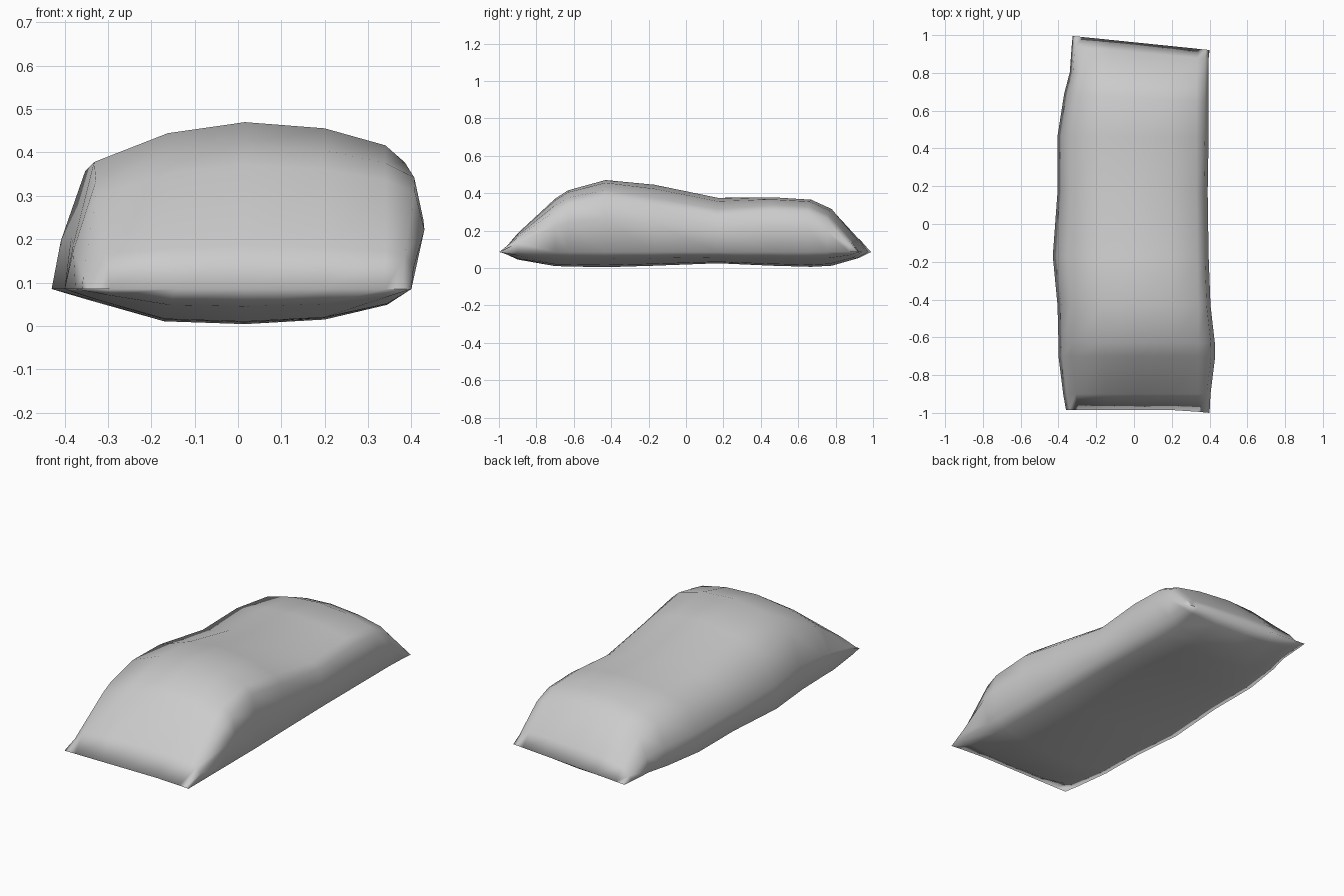
import bpy, bmesh

SEAM = 0.085
# stations: y, seam left x, seam right x, right bulge x, top z, bottom z, shoulder fullness left, right
STATIONS = [
    (-0.985, -0.36, 0.40, 0.40, SEAM, SEAM, 1.0, 1.0),
    (-0.90, -0.375, 0.40, 0.405, 0.185, 0.045, 0.95, 1.0),
    (-0.70, -0.40, 0.40, 0.43, 0.37, 0.01, 0.85, 1.0),
    (-0.63, -0.40, 0.40, 0.428, 0.415, 0.008, 0.85, 1.0),
    (-0.43, -0.405, 0.40, 0.405, 0.47, 0.004, 0.86, 0.97),
    (-0.17, -0.43, 0.395, 0.395, 0.445, 0.012, 0.85, 0.88),
    (0.17, -0.405, 0.39, 0.39, 0.375, 0.025, 0.9, 0.86),
    (0.46, -0.405, 0.39, 0.395, 0.378, 0.012, 0.92, 0.96),
    (0.67, -0.37, 0.39, 0.395, 0.365, 0.006, 0.9, 0.98),
    (0.78, -0.34, 0.39, 0.395, 0.315, 0.012, 0.9, 0.98),
    (0.91, -0.33, 0.395, 0.395, 0.16, 0.05, 0.95, 1.0),
    (0.962, -0.325, 0.40, 0.40, SEAM, SEAM, 1.0, 1.0),
]
# cross-section: across fraction, height fraction (positive above the seam)
RING = [(-1, 0), (-0.95, 0.36), (-0.82, 0.84), (-0.40, 0.955), (0.04, 1),
        (0.50, 0.97), (0.85, 0.88), (0.95, 0.78), (1.0, 0.48), (1, 0),
        (0.86, -0.45), (0.50, -0.87), (0.04, -1), (-0.42, -0.92), (-0.80, -0.35)]


def section(bm, y, xl, xr, xb, top, bottom, full_l, full_r):
    verts = []
    for u, v in RING:
        right = xb if 0.3 < v < 0.8 else xr
        x = u * right if u > 0 else -u * xl
        z = SEAM + v * ((top - SEAM) if v > 0 else (SEAM - bottom))
        if v > 0:
            side = full_l if u < 0 else full_r
            z = SEAM + (z - SEAM) * (1 - (1 - side) * abs(u) ** 2)
        # the back edge runs slightly askew
        skew = -0.1 * x * max(0, (y - 0.4) / 0.55)
        if y < -0.95:
            skew = -0.015 * max(0, x - 0.25) / 0.15
        verts.append(bm.verts.new((x, y + skew, z)))
    return verts


# Pillow body: lofted sections pinched to a seam at both ends
bm = bmesh.new()
rings = [section(bm, *s) for s in STATIONS]
n = len(RING)
# align the end-seam columns so upper and lower halves can be welded
for ring in (rings[0], rings[-1]):
    for low, high in ((10, 6), (11, 5), (12, 4), (13, 3), (14, 2)):
        ring[low].co = ring[high].co
for a, b in zip(rings, rings[1:]):
    for i in range(n):
        j = (i + 1) % n
        bm.faces.new((a[i], a[j], b[j], b[i]))
bmesh.ops.remove_doubles(bm, verts=bm.verts, dist=0.0005)
bmesh.ops.recalc_face_normals(bm, faces=bm.faces)
for f in bm.faces:
    f.smooth = True
mesh = bpy.data.meshes.new("pillow")
bm.to_mesh(mesh)
bm.free()
pillow = bpy.data.objects.new("pillow", mesh)
bpy.context.collection.objects.link(pillow)
